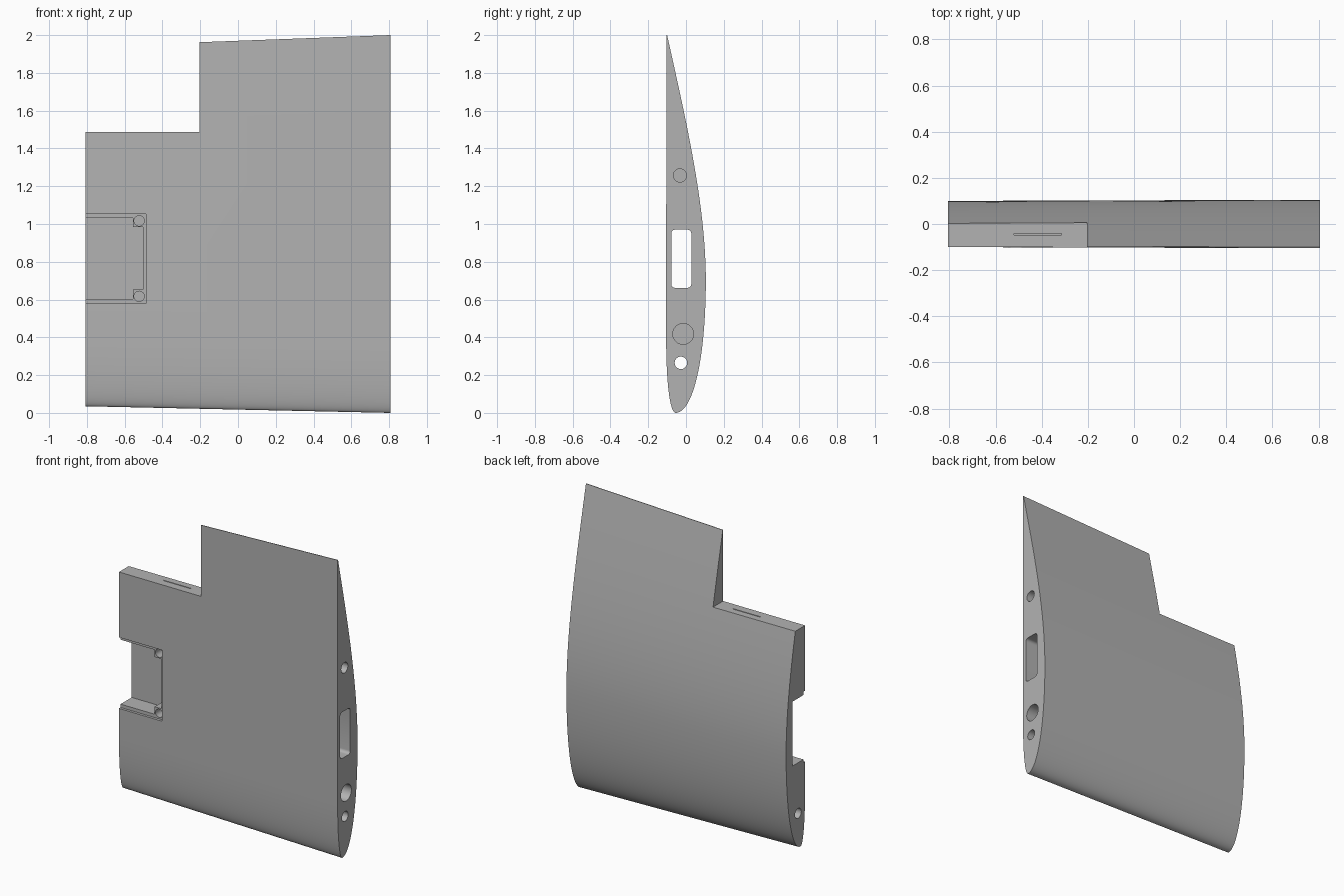
import bpy, bmesh
from mathutils import Vector, Matrix
from mathutils.geometry import interpolate_bezier

if "Cube" in bpy.data.objects:
    bpy.data.objects.remove(bpy.data.objects["Cube"])

grey = bpy.data.materials.new("plain grey")
grey.use_nodes = True
grey.diffuse_color = (0.45, 0.45, 0.45, 1)
grey.node_tree.nodes["Principled BSDF"].inputs["Base Color"].default_value = grey.diffuse_color

ROOT, TIP = 0.807, -0.807


def make_object(name, bm):
    bmesh.ops.recalc_face_normals(bm, faces=bm.faces)
    mesh = bpy.data.meshes.new(name)
    bm.to_mesh(mesh)
    bm.free()
    mesh.materials.append(grey)
    obj = bpy.data.objects.new(name, mesh)
    bpy.context.collection.objects.link(obj)
    return obj


def curve(*points, steps=28):
    return interpolate_bezier(*[Vector((0, y, z)) for y, z in points], steps)


# Flat-bottomed airfoil, leading edge down
nose_back = curve((-.055, 0), (.04, 0), (.105, .3), (.105, .7))
tail_back = curve((.105, .7), (.105, 1.1), (0, 1.55), (-.1, 2))
nose_front = curve((-.105, .4), (-.105, .12), (-.08, 0), (-.055, 0))
profile = nose_back + tail_back[1:] + [Vector((0, -.104, 2))] + nose_front[:-1]


# Wing panel, tapering toward the tip end
bm = bmesh.new()
rings = []
for x, scale, lift in ((ROOT, 1, 0), (TIP, .9525, .035)):
    rings.append([bm.verts.new((x, p.y * scale, p.z * scale + lift)) for p in profile])
n = len(profile)
for i in range(n):
    j = (i + 1) % n
    bm.faces.new((rings[0][i], rings[0][j], rings[1][j], rings[1][i]))
for ring in rings:
    bm.faces.new(ring)
wing = make_object("wing_panel", bm)


def box(name, low, high, rounding=0):
    low, high = Vector(low), Vector(high)
    bm = bmesh.new()
    bmesh.ops.create_cube(bm, size=1, matrix=Matrix.Translation((low + high) / 2)
                          @ Matrix.Diagonal((*(high - low), 1)))
    if rounding:
        edges = [e for e in bm.edges if abs((e.verts[0].co - e.verts[1].co).x) > .1]
        bmesh.ops.bevel(bm, geom=edges, offset=rounding, segments=5, profile=.5, affect='EDGES')
    return make_object(name, bm)


def rod(name, start, end, radius):
    start, end = Vector(start), Vector(end)
    axis = end - start
    bm = bmesh.new()
    turn = axis.to_track_quat('Z', 'Y').to_matrix().to_4x4()
    bmesh.ops.create_cone(bm, cap_ends=True, segments=32, radius1=radius, radius2=radius,
                          depth=axis.length, matrix=Matrix.Translation((start + end) / 2) @ turn)
    return make_object(name, bm)


def cut(cutter):
    cutter.hide_render = True
    mod = wing.modifiers.new("cut", 'BOOLEAN')
    mod.operation = 'DIFFERENCE'
    mod.solver = 'EXACT'
    mod.object = cutter
    bpy.context.view_layer.objects.active = wing
    bpy.ops.object.modifier_apply(modifier=mod.name)
    bpy.data.objects.remove(cutter)


# Control surface notch and hinge slot
cut(box("notch", (-1, -.3, 1.488), (-.203, .3, 2.2)))
cut(box("hinge_slot", (-.52, -.047, 1.3), (-.315, -.041, 1.6)))

# Servo bay: shallow cover recess, then a deep pocket that leaves corner blocks
cut(box("cover_recess", (-1, -.3, .58), (-.488, -.083, 1.053)))
cut(box("bay_outer", (-1, -.3, .602), (-.556, .034, 1.031)))
cut(box("bay_inner", (-.6, -.3, .652), (-.504, .034, .983)))
for z in (.617, 1.017):
    cut(rod("screw_hole", (-.523, -.3, z), (-.523, -.01, z), .027))

# Root end openings: wiring tunnel, through rod, spar and rear pin
cut(box("wiring_tunnel", (-.55, -.078, .662), (1, .028, .97), rounding=.02))
cut(rod("through_rod", (-1, -.027, .265), (1, -.027, .265), .033))
cut(rod("spar_hole", (-.2, -.015, .418), (1, -.015, .418), .055))
cut(rod("rear_pin_hole", (.4, -.032, 1.257), (1, -.032, 1.257), .035))

# Smooth skin with crisp edges
bpy.ops.object.select_all(action='DESELECT')
wing.select_set(True)
bpy.context.view_layer.objects.active = wing
bpy.ops.object.shade_smooth_by_angle(angle=.5)
